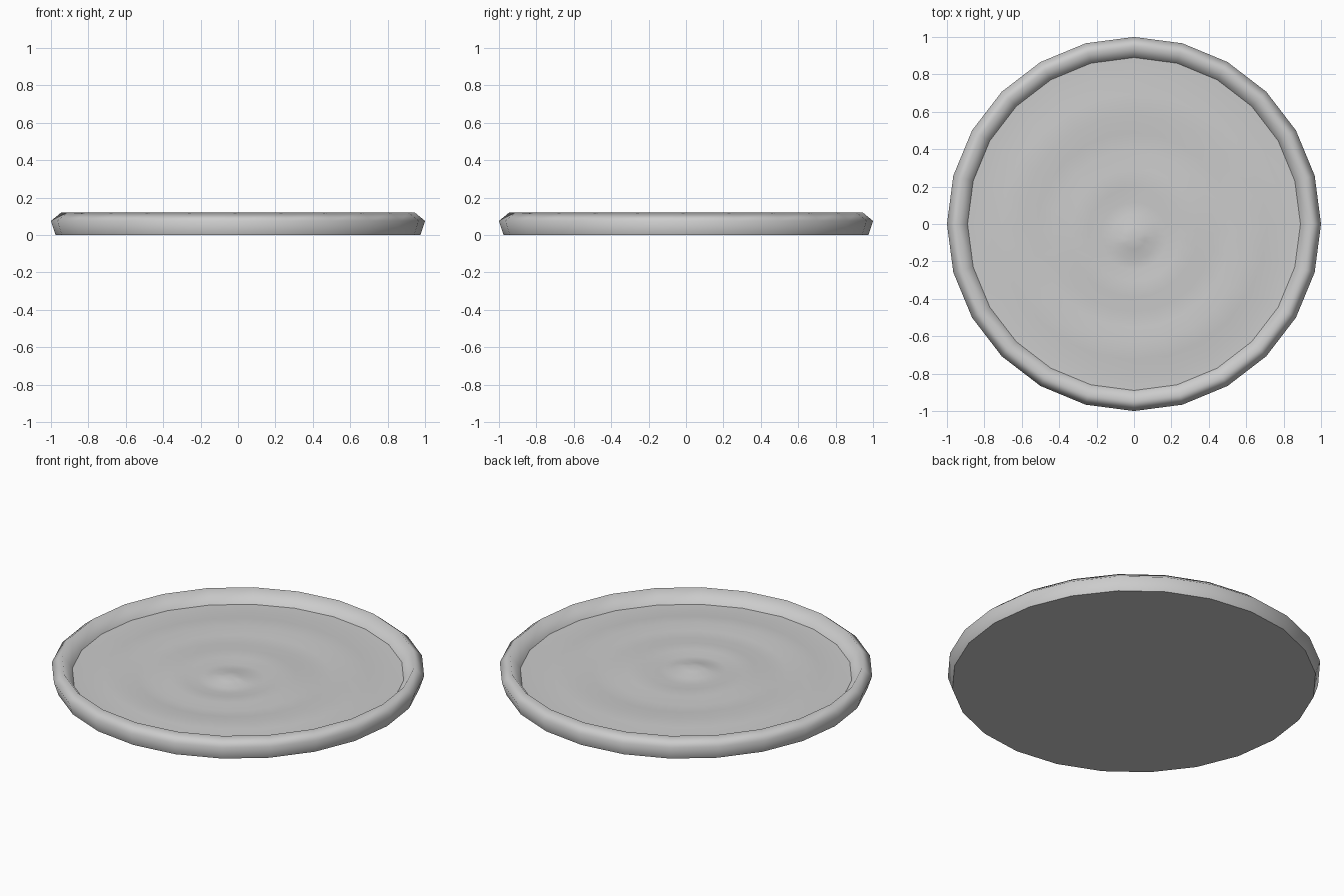
import bpy, bmesh, math

if "Cube" in bpy.data.objects:
    bpy.data.objects.remove(bpy.data.objects["Cube"])

SEGMENTS = 24


def ring(bm, radius, z, cy=0.0):
    return [bm.verts.new((radius * math.cos(2 * math.pi * i / SEGMENTS),
                          radius * math.sin(2 * math.pi * i / SEGMENTS) + cy, z))
            for i in range(SEGMENTS)]


def bridge(bm, a, b):
    for i in range(SEGMENTS):
        j = (i + 1) % SEGMENTS
        bm.faces.new((a[i], a[j], b[j], b[i])).smooth = True


def finish(bm, name):
    mesh = bpy.data.meshes.new(name)
    bm.to_mesh(mesh)
    bm.free()
    obj = bpy.data.objects.new(name, mesh)
    bpy.context.collection.objects.link(obj)
    return obj


# Rounded rim with a flat base, open where the liquid sits
bm = bmesh.new()
profile = [(0.975, 0.0), (1.0, 0.075), (0.945, 0.12), (0.89, 0.045)]
rings = [ring(bm, r, z) for r, z in profile]
for a, b in zip(rings, rings[1:]):
    bridge(bm, a, b)
bm.faces.new(rings[0][::-1])
for i in range(SEGMENTS):
    bm.edges.get((rings[0][i], rings[0][i - 1])).smooth = False
finish(bm, "dish_rim")

# Liquid surface: gentle ripples around an off-centre drop
bm = bmesh.new()
ripples = [(0.89, 0.045), (0.80, 0.042), (0.71, 0.051), (0.61, 0.055),
           (0.52, 0.047), (0.43, 0.046), (0.34, 0.055), (0.25, 0.054),
           (0.18, 0.045), (0.12, 0.048), (0.06, 0.060)]
rings = [ring(bm, r, z, -0.08 * (1 - r / 0.89)) for r, z in ripples]
for a, b in zip(rings, rings[1:]):
    bridge(bm, a, b)
peak = bm.verts.new((0, -0.08, 0.068))
for i in range(SEGMENTS):
    bm.faces.new((rings[-1][i], rings[-1][(i + 1) % SEGMENTS], peak)).smooth = True
# Slight irregularity away from the edge
for v in bm.verts:
    if 0.1 < v.co.xy.length < 0.85:
        v.co.z += 0.003 * math.sin(2 * math.atan2(v.co.y, v.co.x) + 5 * v.co.xy.length)
finish(bm, "rippled_liquid")
